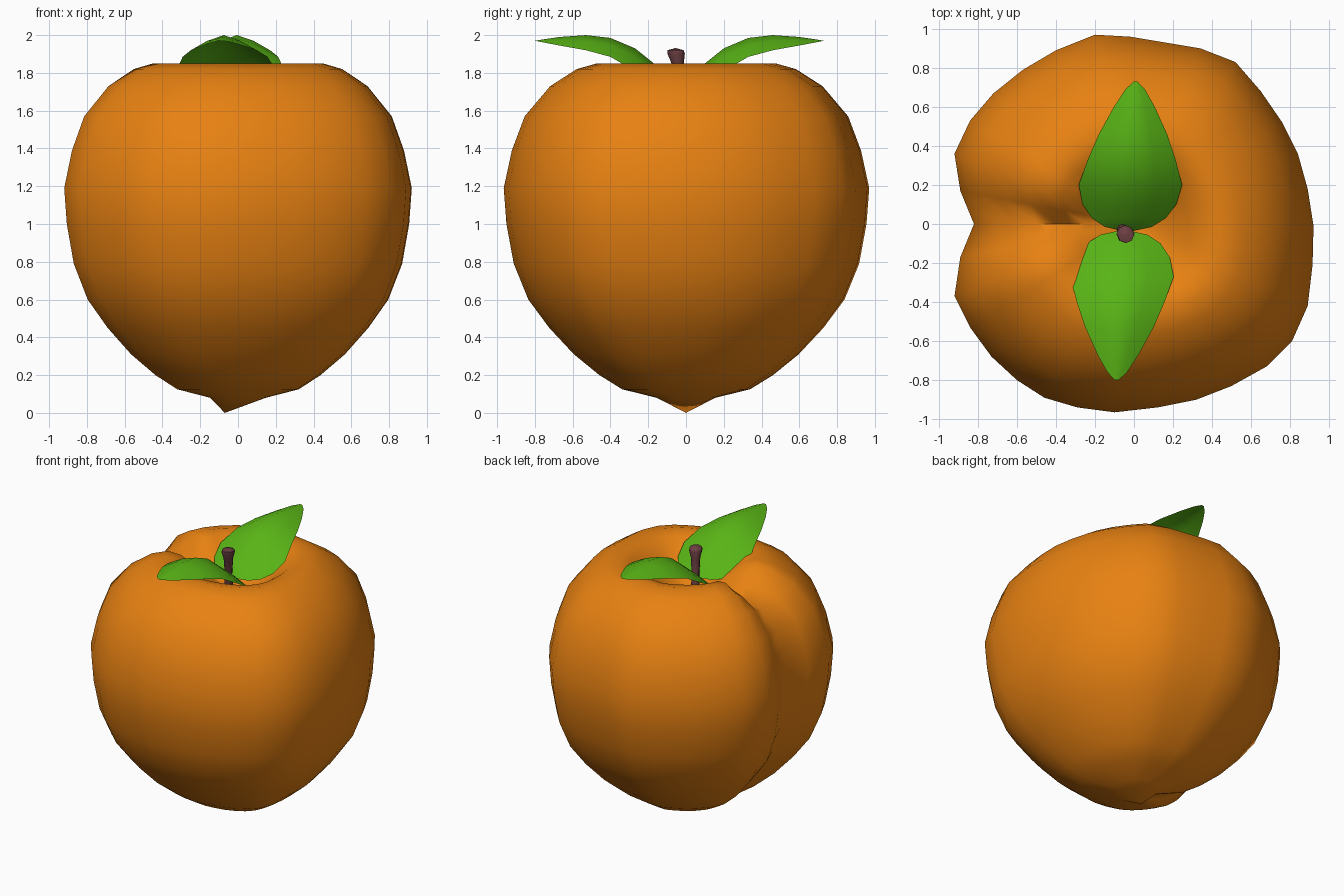
import bpy, bmesh, math
from mathutils import Vector

if "Cube" in bpy.data.objects:
    bpy.data.objects.remove(bpy.data.objects["Cube"])


def material(name, color):
    m = bpy.data.materials.new(name)
    m.diffuse_color = (*color, 1)
    m.use_nodes = True
    m.node_tree.nodes["Principled BSDF"].inputs["Base Color"].default_value = m.diffuse_color
    return m


def finish(bm, name, mat, angle=60):
    bmesh.ops.recalc_face_normals(bm, faces=bm.faces)
    me = bpy.data.meshes.new(name)
    bm.to_mesh(me)
    bm.free()
    ob = bpy.data.objects.new(name, me)
    bpy.context.collection.objects.link(ob)
    me.materials.append(mat)
    bpy.ops.object.select_all(action='DESELECT')
    ob.select_set(True)
    bpy.context.view_layer.objects.active = ob
    bpy.ops.object.shade_smooth_by_angle(angle=math.radians(angle))
    return ob


def skin(rings, first=None, last=None):
    """Bridge closed rings of points, closing each end with a fan."""
    bm = bmesh.new()
    loops = [[bm.verts.new(p) for p in ring] for ring in rings]
    n = len(loops[0])
    for a, b in zip(loops, loops[1:]):
        for i in range(n):
            j = (i + 1) % n
            bm.faces.new((a[i], a[j], b[j], b[i]))
    for loop, tip in ((loops[0], first), (loops[-1], last)):
        c = bm.verts.new(tip)
        for i in range(n):
            bm.faces.new((loop[i], loop[(i + 1) % n], c))
    return bm


orange = material("orange_skin", (0.80, 0.22, 0.006))
green = material("leaf_green", (0.10, 0.46, 0.008))
brown = material("stem_brown", (0.15, 0.05, 0.055))

# Fruit: creased outline at the widest level, scaled along a profile
outline = [(-.82, 0), (-.89, -.17), (-.92, -.37), (-.84, -.53), (-.73, -.68),
           (-.60, -.80), (-.46, -.89), (-.29, -.94), (-.10, -.965), (.12, -.94),
           (.32, -.90), (.50, -.83), (.68, -.73), (.81, -.60), (.89, -.42),
           (.915, -.21), (.92, -.01), (.89, .18), (.84, .36), (.76, .52),
           (.65, .68), (.52, .83), (.34, .90), (.16, .93), (-.02, .96),
           (-.20, .97), (-.40, .89), (-.57, .79), (-.72, .67), (-.84, .53),
           (-.92, .36), (-.89, .17)]
crease = {0: 1.0, 1: .5, len(outline) - 1: .5}
# scale, height, crease dip
profile = [(.16, .08, -.01), (.35, .125, -.04), (.475, .20, -.05), (.615, .31, -.05),
           (.75, .45, -.03), (.865, .60, 0), (.945, .79, 0), (.985, 1.0, 0),
           (1.0, 1.19, 0), (.955, 1.39, .02), (.885, 1.57, .05), (.745, 1.73, .10),
           (.60, 1.82, .15), (.49, 1.85, .17), (.40, 1.83, .15), (.30, 1.76, .10),
           (.19, 1.67, .04), (.08, 1.61, 0)]
rings = [[(x * s, y * s, z - d * crease.get(i, 0)) for i, (x, y) in enumerate(outline)]
         for s, z, d in profile]
finish(skin(rings, (-.07, 0, 0), (0, 0, 1.59)), "fruit_body", orange, 80)

# Leaves: ribbed blade, one turned half round to face the other
# y, midrib height, half width, edge drop
blade = [(-.035, 1.71, .03, .00), (-.055, 1.74, .12, .03), (-.10, 1.79, .19, .07),
         (-.17, 1.85, .24, .10), (-.27, 1.93, .265, .12), (-.40, 1.985, .225, .10),
         (-.53, 2.0, .175, .08), (-.67, 1.99, .105, .045), (-.76, 1.977, .05, .015),
         (-.80, 1.97, .01, .0)]


def leaf(name, turn):
    bm = bmesh.new()
    rows = []
    for y, z, w, drop in blade:
        cx = -.05 + .05 * (y + .035)
        row = []
        for t in (-1, -.5, 0, .5, 1):
            x, yy = cx + t * w, y
            if turn:
                x, yy = -.08 - x, -.07 - y
            row.append(bm.verts.new((x, yy, z - drop * abs(t) ** 1.4)))
        rows.append(row)
    for a, b in zip(rows, rows[1:]):
        for i in range(4):
            bm.faces.new((a[i], b[i], b[i + 1], a[i + 1]))
    finish(bm, name, green)


leaf("front_leaf", False)
leaf("back_leaf", True)

# Stem: slightly leaning, flared towards the cut end
base, top = Vector((-.075, 0, 1.56)), Vector((-.042, -.055, 1.92))
stem = []
for t, r in ((0, .03), (.5, .027), (.8, .032), (.95, .046), (1, .043)):
    c = base.lerp(top, t)
    stem.append([(c.x + r * math.cos(k * math.pi / 4),
                  c.y + r * math.sin(k * math.pi / 4), c.z) for k in range(8)])
finish(skin(stem, base, top + Vector((0, 0, .012))), "stem", brown)
